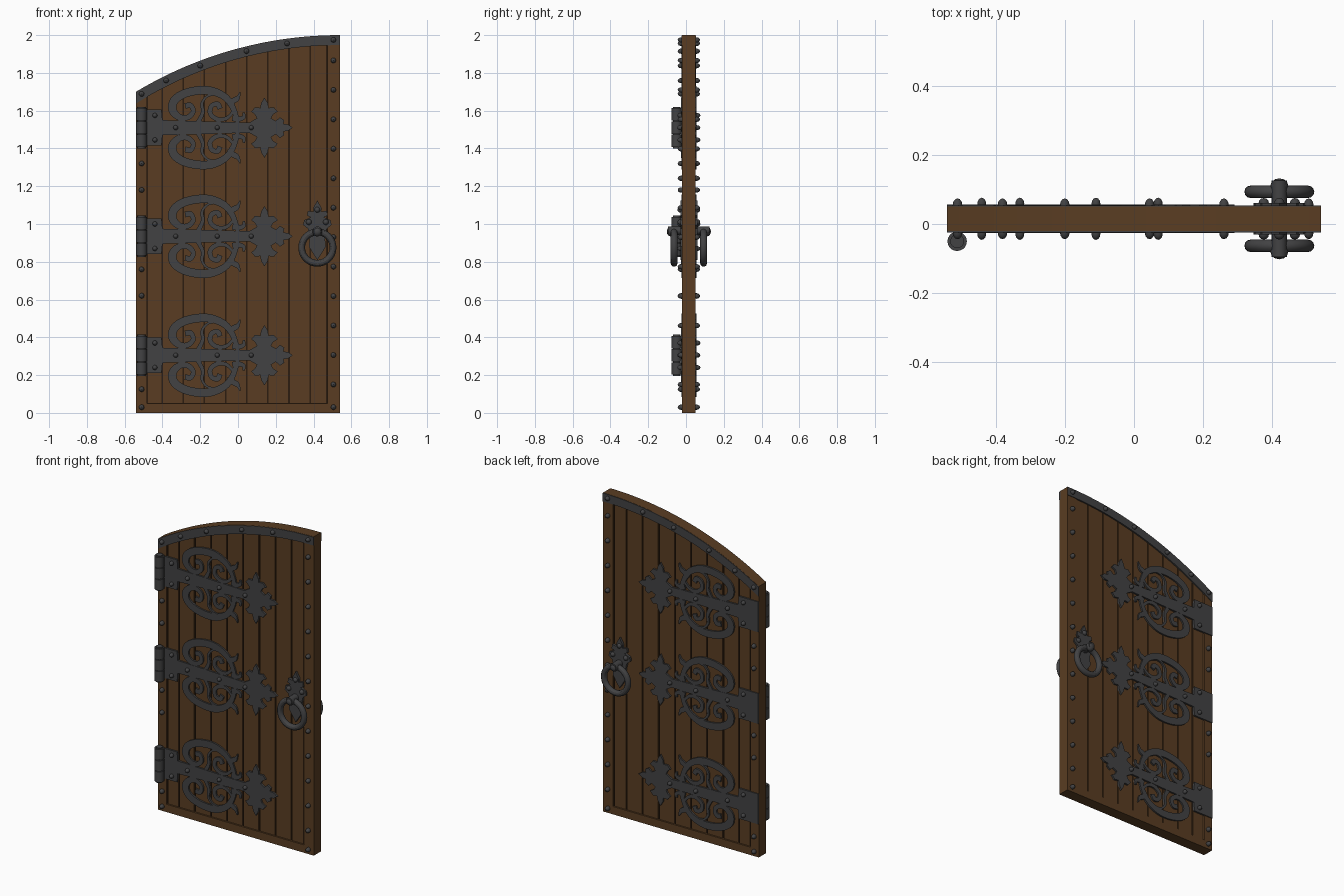
import bpy, bmesh, math
from mathutils import Vector, Matrix

if "Cube" in bpy.data.objects:
    bpy.data.objects.remove(bpy.data.objects["Cube"], do_unlink=True)


def material(name, colour):
    m = bpy.data.materials.new(name)
    m.use_nodes = True
    m.diffuse_color = (*colour, 1)
    b = m.node_tree.nodes["Principled BSDF"]
    b.inputs["Base Color"].default_value = (*colour, 1)
    b.inputs["Roughness"].default_value = 0.8
    return m


WOOD = material("brown wood", (0.1, 0.046, 0.016))
GAP = material("dark wood gap", (0.025, 0.012, 0.005))
IRON = material("dark iron", (0.055, 0.055, 0.057))
HALF, FRONT, BACK = 0.54, -0.02, 0.05
SIDES = {"front": -1, "back": 1}


def face_y(side, depth):
    """y at a given depth outside the front or back face."""
    return FRONT - depth if side < 0 else BACK + depth


def arch(x, drop=0.0):
    """Height of the arched top, a circle that levels off at the right end."""
    r = 2.094
    return 2 - r + math.sqrt((r - drop) ** 2 - (HALF - x) ** 2)


def finish(bm, name, mat, smooth=False):
    bmesh.ops.recalc_face_normals(bm, faces=bm.faces)
    me = bpy.data.meshes.new(name)
    bm.to_mesh(me)
    bm.free()
    me.materials.append(mat)
    ob = bpy.data.objects.new(name, me)
    bpy.context.collection.objects.link(ob)
    if smooth:
        bpy.ops.object.select_all(action="DESELECT")
        ob.select_set(True)
        bpy.context.view_layer.objects.active = ob
        bpy.ops.object.shade_smooth_by_angle(angle=math.radians(40))
    return ob


def add_prism(bm, outline, ya, yb):
    a = [bm.verts.new((x, ya, z)) for x, z in outline]
    b = [bm.verts.new((x, yb, z)) for x, z in outline]
    bm.faces.new(a)
    bm.faces.new(b[::-1])
    for i in range(len(a)):
        j = (i + 1) % len(a)
        bm.faces.new((a[i], b[i], b[j], a[j]))


def prism(name, outline, ya, yb, mat):
    bm = bmesh.new()
    add_prism(bm, outline, ya, yb)
    return finish(bm, name, mat)


def spread(a, b, n):
    return [a + (b - a) * i / n for i in range(n + 1)]


def board(xa, xb, za, drop, n=4):
    """Outline of a board whose top follows the arch."""
    return [(xa, za), (xb, za)] + [(x, arch(x, drop)) for x in spread(xb, xa, n)]


def band(xa, xb, top, bottom, n=32):
    return ([(x, arch(x, top)) for x in spread(xa, xb, n)]
            + [(x, arch(x, bottom)) for x in spread(xb, xa, n)])


def ribbon(bm, pts, widths, ya, yb, steps=5):
    """Flat tapered scroll along a smooth path."""
    p = [Vector(q) for q in pts]
    p = [2 * p[0] - p[1]] + p + [2 * p[-1] - p[-2]]
    path = []
    for i in range(1, len(p) - 2):
        a, b, c, d = p[i - 1:i + 3]
        for k in range(steps):
            t = k / steps
            path.append(0.5 * (2 * b + (c - a) * t + (2 * a - 5 * b + 4 * c - d) * t * t
                               + (3 * b - a - 3 * c + d) * t ** 3))
    path.append(p[-2])
    left, right = [], []
    for i, q in enumerate(path):
        t = path[min(i + 1, len(path) - 1)] - path[max(i - 1, 0)]
        f = i / (len(path) - 1) * (len(widths) - 1)
        k = min(int(f), len(widths) - 2)
        w = widths[k] + (widths[k + 1] - widths[k]) * (f - k)
        n = Vector((-t.y, t.x)).normalized() * w / 2
        left.append(q + n)
        right.append(q - n)
    rows = [[bm.verts.new((u.x, y, u.y)) for u, y in ((l, ya), (r, ya), (r, yb), (l, yb))]
            for l, r in zip(left, right)]
    for r, s in zip(rows, rows[1:]):
        for k in range(4):
            j = (k + 1) % 4
            bm.faces.new((r[k], r[j], s[j], s[k]))
    bm.faces.new(rows[0])
    bm.faces.new(rows[-1][::-1])


def add_dome(bm, x, y, z, r, depth):
    m = Matrix.Translation((x, y, z)) @ Matrix.Diagonal((r, depth, r, 1))
    bmesh.ops.create_uvsphere(bm, u_segments=12, v_segments=8, radius=1, matrix=m)


def add_rod(bm, centre, r, length, axis):
    m = Matrix.Translation(centre)
    if axis == "Y":
        m = m @ Matrix.Rotation(math.pi / 2, 4, "X")
    bmesh.ops.create_cone(bm, cap_ends=True, segments=20, radius1=r, radius2=r,
                          depth=length, matrix=m)


# Wooden door: dark core, planks, stiles and rails
prism("door_core", board(-0.53, 0.53, 0.01, 0.02, 24), FRONT + 0.012, BACK - 0.012, GAP)
seams = [-0.48, -0.4] + [-0.29 + 0.112 * i for i in range(7)] + [0.47]
for i, (a, b) in enumerate(zip(seams, seams[1:])):
    prism(f"plank_{i + 1}", board(a + 0.004, b - 0.004, 0.052, 0.04), FRONT + 0.005, BACK - 0.005, WOOD)
prism("left_edge_board", board(-HALF, -0.483, 0, 0.02), FRONT, BACK, WOOD)
prism("right_edge_board", board(0.473, HALF, 0, 0.02), FRONT, BACK, WOOD)
prism("bottom_rail", [(-0.483, 0), (0.473, 0), (0.473, 0.049), (-0.483, 0.049)], FRONT, BACK, WOOD)
prism("arched_top_rail", band(-HALF, HALF, 0, 0.05), FRONT, BACK, WOOD)

# Upper half of the hinge strap, mirrored about its centre line
TIP = [(0.06, 0.027), (0.1, 0.05), (0.09, 0.07), (0.07, 0.085), (0.09, 0.108), (0.118, 0.105),
       (0.122, 0.13), (0.14, 0.16), (0.158, 0.13), (0.162, 0.105), (0.19, 0.108), (0.21, 0.085),
       (0.185, 0.07), (0.175, 0.05), (0.2, 0.035), (0.222, 0.055), (0.245, 0.04), (0.24, 0.02),
       (0.265, 0.017), (0.29, 0)]
SCROLLS = [
    ([(0, 0.02), (-0.02, 0.09), (-0.06, 0.155), (-0.13, 0.192), (-0.21, 0.197), (-0.29, 0.178),
      (-0.34, 0.14), (-0.345, 0.09), (-0.31, 0.055), (-0.265, 0.055), (-0.237, 0.085),
      (-0.25, 0.118), (-0.28, 0.115)], [0.02, 0.035, 0.045, 0.045, 0.045, 0.03, 0.025, 0.03]),
    ([(-0.02, 0.09), (-0.06, 0.05), (-0.11, 0.045), (-0.147, 0.075), (-0.14, 0.115),
      (-0.108, 0.125), (-0.095, 0.1)], [0.015, 0.025, 0.025, 0.028]),
    ([(-0.21, 0.03), (-0.187, 0.08), (-0.19, 0.13), (-0.165, 0.165), (-0.13, 0.175)],
     [0.025, 0.015, 0.01]),
    ([(-0.06, 0.13), (-0.02, 0.145), (0, 0.16), (0.012, 0.19)], [0.03, 0.03, 0.004]),
    ([(-0.03, 0.05), (0, 0.045), (0.03, 0.055), (0.03, 0.08)], [0.03, 0.025, 0.012]),
]
HINGES = {"lower": 0.305, "middle": 0.935, "upper": 1.51}

for side_name, s in SIDES.items():
    near, plate = face_y(s, -0.008), face_y(s, 0.006)
    # Strap hinges
    for hinge_name, hz in HINGES.items():
        start = -0.495 if s < 0 else -HALF
        top = [(start, 0.095), (-0.405, 0.095), (-0.4, 0.04)] + TIP
        outline = top + [(x, -z) for x, z in reversed(top[:-1])]
        bm = bmesh.new()
        add_prism(bm, [(x, hz + z) for x, z in outline], near, plate)
        for pts, widths in SCROLLS:
            for flip in (1, -1):
                ribbon(bm, [(x, hz + flip * z) for x, z in pts], widths, near, plate - s * 0.001)
        finish(bm, f"{side_name}_{hinge_name}_strap", IRON)
    # Iron arch band
    prism(f"{side_name}_arch_band", band(-HALF, HALF, 0.001, 0.053), near, face_y(s, 0.004), IRON)
    # Rivets along the edges, the arch and the straps
    spots = [(-0.51, z) for z in (0.03, 0.125, 0.62, 0.76, 1.18, 1.32)]
    spots += [(0.505, z) for z in [0.03] + [0.15 + 0.156 * i for i in range(12)]]
    spots += [(x, arch(x, 0.025)) for x in (-0.51, -0.38, -0.2, 0.045, 0.26, 0.505)]
    bm = bmesh.new()
    for x, z in spots:
        add_dome(bm, x, face_y(s, 0.004), z, 0.014, 0.02)
    for hz in HINGES.values():
        for x, z in ((-0.44, 0.065), (-0.44, -0.065), (-0.33, 0), (-0.11, 0), (0.07, 0)):
            add_dome(bm, x, face_y(s, 0.008), hz + z, 0.013, 0.018)
    finish(bm, f"{side_name}_rivets", IRON, True)
    # Ring handle with its backplate and bracket
    hx, hz = 0.42, 0.96
    half = [(0, 0.165), (0.022, 0.125), (0.02, 0.105), (0.05, 0.11), (0.055, 0.085), (0.035, 0.075),
            (0.07, 0.06), (0.075, 0.035), (0.05, 0.015), (0.04, -0.03), (0.045, -0.08), (0.02, -0.12),
            (0, -0.15)]
    outline = half + [(-x, z) for x, z in half[-2:0:-1]]
    prism(f"{side_name}_handle_plate", [(hx + x, hz + z) for x, z in outline], near, face_y(s, 0.01), IRON)
    bm = bmesh.new()
    add_rod(bm, (hx, face_y(s, 0.035), hz + 0.005), 0.022, 0.08, "Y")
    add_dome(bm, hx, face_y(s, 0.06), hz, 0.026, 0.022)
    for x, z in ((0, 0.115), (0.045, 0.05), (-0.045, 0.05)):
        add_dome(bm, hx + x, face_y(s, 0.01), hz + z, 0.015, 0.015)
    finish(bm, f"{side_name}_handle_bracket", IRON, True)
    bpy.ops.mesh.primitive_torus_add(
        location=(hx, face_y(s, 0.043), hz - 0.085), rotation=(math.pi / 2, 0, 0),
        major_radius=0.083, minor_radius=0.018, major_segments=40, minor_segments=12)
    ring = bpy.context.object
    ring.name = f"{side_name}_handle_ring"
    ring.data.materials.append(IRON)
    bpy.ops.object.shade_smooth_by_angle()

# Hinge barrels: three knuckles on a pin
for hinge_name, hz in HINGES.items():
    bm = bmesh.new()
    for dz in (-0.07, 0, 0.07):
        add_rod(bm, (-0.511, -0.05, hz + dz), 0.028, 0.066, "Z")
    add_rod(bm, (-0.511, -0.05, hz), 0.02, 0.22, "Z")
    finish(bm, f"{hinge_name}_hinge_barrel", IRON, True)
